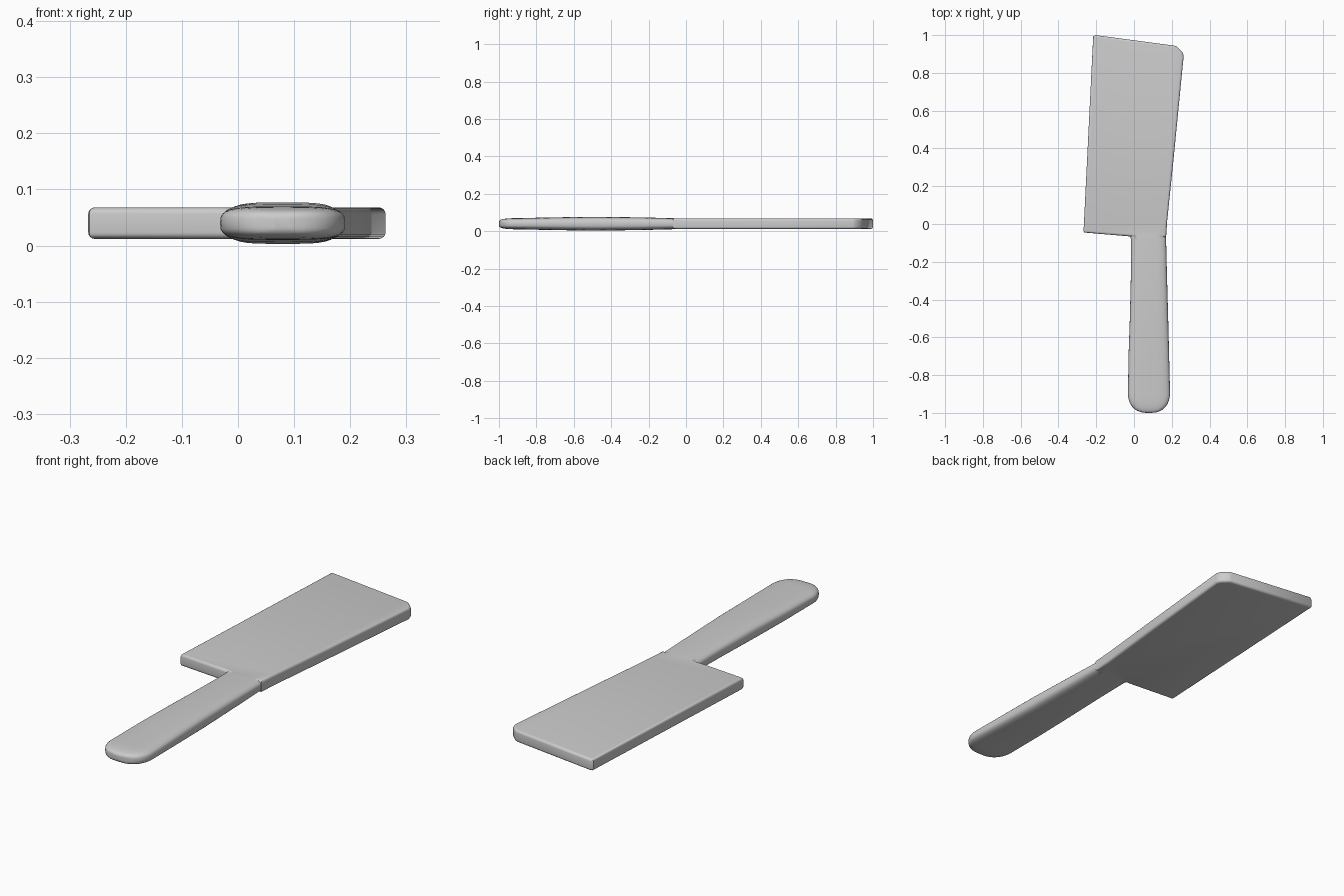
import bpy, bmesh, math

if "Cube" in bpy.data.objects:
    bpy.data.objects.remove(bpy.data.objects["Cube"])

MID_Z = 0.04  # height of the centre plane

steel = bpy.data.materials.new("light_grey")
steel.diffuse_color = (0.6, 0.6, 0.6, 1)
steel.use_nodes = True
steel.node_tree.nodes["Principled BSDF"].inputs["Base Color"].default_value = steel.diffuse_color


def make_object(name, bm):
    bmesh.ops.recalc_face_normals(bm, faces=bm.faces)
    mesh = bpy.data.meshes.new(name)
    bm.to_mesh(mesh)
    bm.free()
    mesh.materials.append(steel)
    obj = bpy.data.objects.new(name, mesh)
    bpy.context.collection.objects.link(obj)
    return obj


# Blade: flat outline with a clipped tip, extruded and rounded on its rims
outline = [(-0.265, -0.045), (-0.03, -0.065), (0.17, -0.07), (0.176, 0.02),
           (0.212, 0.37), (0.263, 0.89), (0.257, 0.91), (0.228, 0.938),
           (0.215, 0.944), (-0.205, 1.0), (-0.216, 0.993), (-0.267, -0.035)]
bm = bmesh.new()
base = bm.faces.new([bm.verts.new((x, y, MID_Z - 0.028)) for x, y in outline])
top = bmesh.ops.extrude_face_region(bm, geom=[base])["geom"]
bmesh.ops.translate(bm, vec=(0, 0, 0.056),
                    verts=[g for g in top if isinstance(g, bmesh.types.BMVert)])
rims = [e for e in bm.edges if abs(e.verts[0].co.z - e.verts[1].co.z) < 0.001]
bmesh.ops.bevel(bm, geom=rims, offset=0.02, segments=4, profile=0.5,
                affect='EDGES', clamp_overlap=True)
blade = make_object("cleaver", bm)

# Handle: crowned sections lofted along y (y, left x, right x, half height)
sections = [(0.03, 0.02, 0.155, 0.022), (-0.03, 0.0, 0.165, 0.027),
            (-0.06, -0.02, 0.168, 0.029), (-0.085, -0.016, 0.17, 0.030),
            (-0.25, -0.016, 0.174, 0.034), (-0.5, -0.022, 0.181, 0.037),
            (-0.7, -0.029, 0.186, 0.034), (-0.9, -0.032, 0.191, 0.030)]
# rounded butt
for i in range(1, 9):
    a = math.radians(i * 10.8)
    w = 0.111 * math.cos(a) ** 0.75
    h = 0.030 * math.cos(a) ** 0.4
    sections.append((-0.9 - 0.1 * math.sin(a) / math.sin(math.radians(86.4)),
                     0.079 - w, 0.079 + w, h))
SIDES = 32


def power(v, p):
    return math.copysign(abs(v) ** p, v)


bm = bmesh.new()
rings = []
for y, left, right, half in sections:
    ring = []
    for i in range(SIDES):
        a = 2 * math.pi * i / SIDES
        ring.append(bm.verts.new((
            (left + right) / 2 + (right - left) / 2 * power(math.cos(a), 0.5),
            y, MID_Z + half * power(math.sin(a), 0.62))))
    rings.append(ring)
for r0, r1 in zip(rings, rings[1:]):
    for i in range(SIDES):
        j = (i + 1) % SIDES
        bm.faces.new((r0[i], r0[j], r1[j], r1[i]))
bm.faces.new(rings[0])
bm.faces.new(rings[-1])
handle = make_object("handle", bm)
handle.hide_render = True

# Fuse the handle into the blade as one solid
union = blade.modifiers.new("join_handle", 'BOOLEAN')
union.operation = 'UNION'
union.solver = 'EXACT'
union.object = handle
bpy.context.view_layer.objects.active = blade
blade.select_set(True)
bpy.ops.object.modifier_apply(modifier=union.name)
bpy.data.objects.remove(handle)
bpy.ops.object.shade_smooth_by_angle(angle=math.radians(40))
